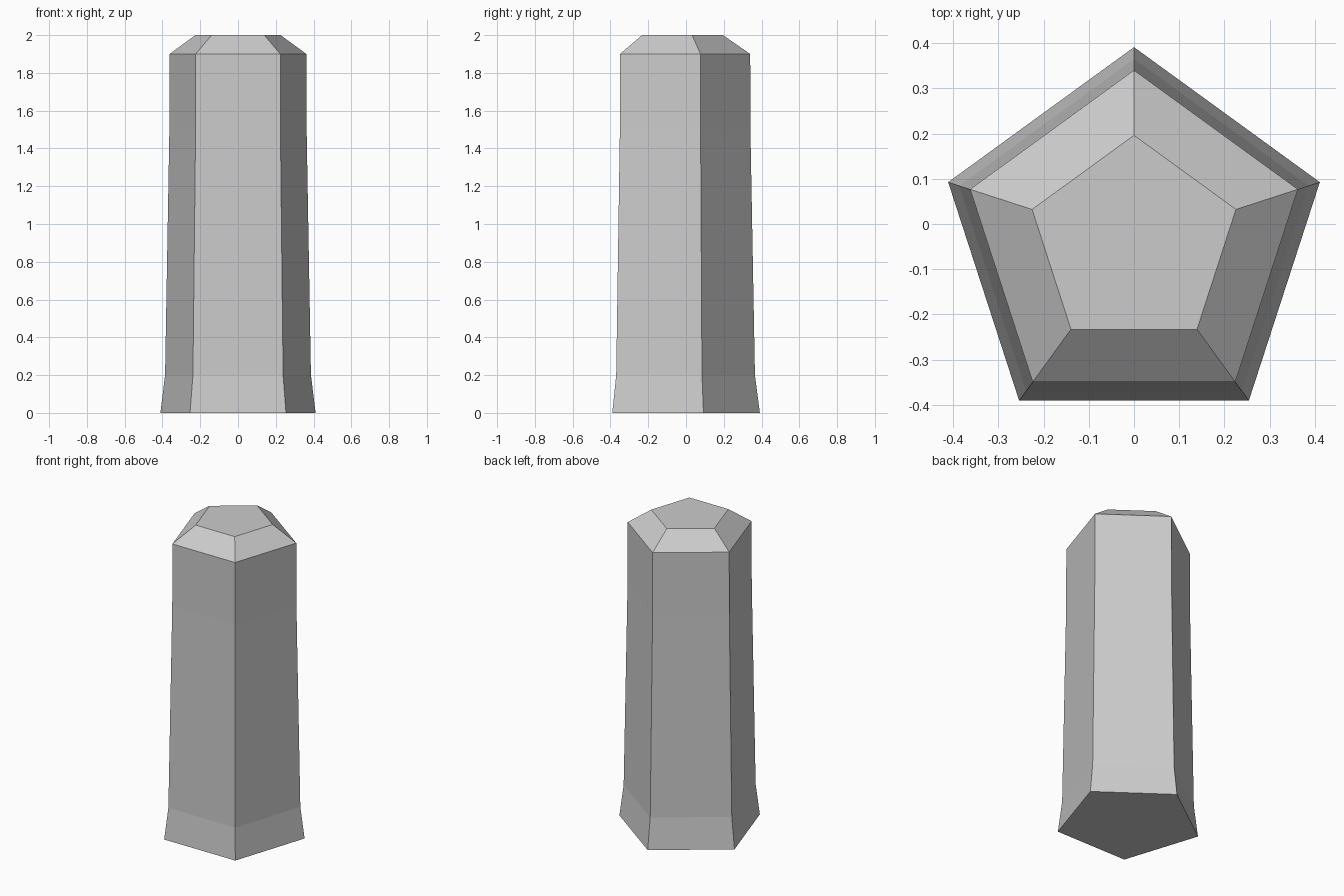
import bpy, bmesh
from math import sin, cos, tau

if "Cube" in bpy.data.objects:
    bpy.data.objects.remove(bpy.data.objects["Cube"])

SIDES = 5
Y_CENTRE = -0.041
# (height, corner radius): flared foot, tapering shaft, straight neck, bevelled cap
PROFILE = [(0.0, 0.432), (0.2, 0.406), (1.5, 0.382), (1.9, 0.381), (2.0, 0.237)]

# Five-sided post lofted through the profile rings, one corner pointing back
bm = bmesh.new()
rings = [[bm.verts.new((r * sin(-tau * i / SIDES), Y_CENTRE + r * cos(tau * i / SIDES), z))
          for i in range(SIDES)] for z, r in PROFILE]
for low, high in zip(rings, rings[1:]):
    for i in range(SIDES):
        j = (i + 1) % SIDES
        bm.faces.new((low[i], low[j], high[j], high[i]))

# Flat underside and top
bm.faces.new(rings[0][::-1])
bm.faces.new(rings[-1])
bmesh.ops.recalc_face_normals(bm, faces=bm.faces)

mesh = bpy.data.meshes.new("pentagonal_post")
bm.to_mesh(mesh)
bm.free()
bpy.context.collection.objects.link(bpy.data.objects.new("pentagonal_post", mesh))
